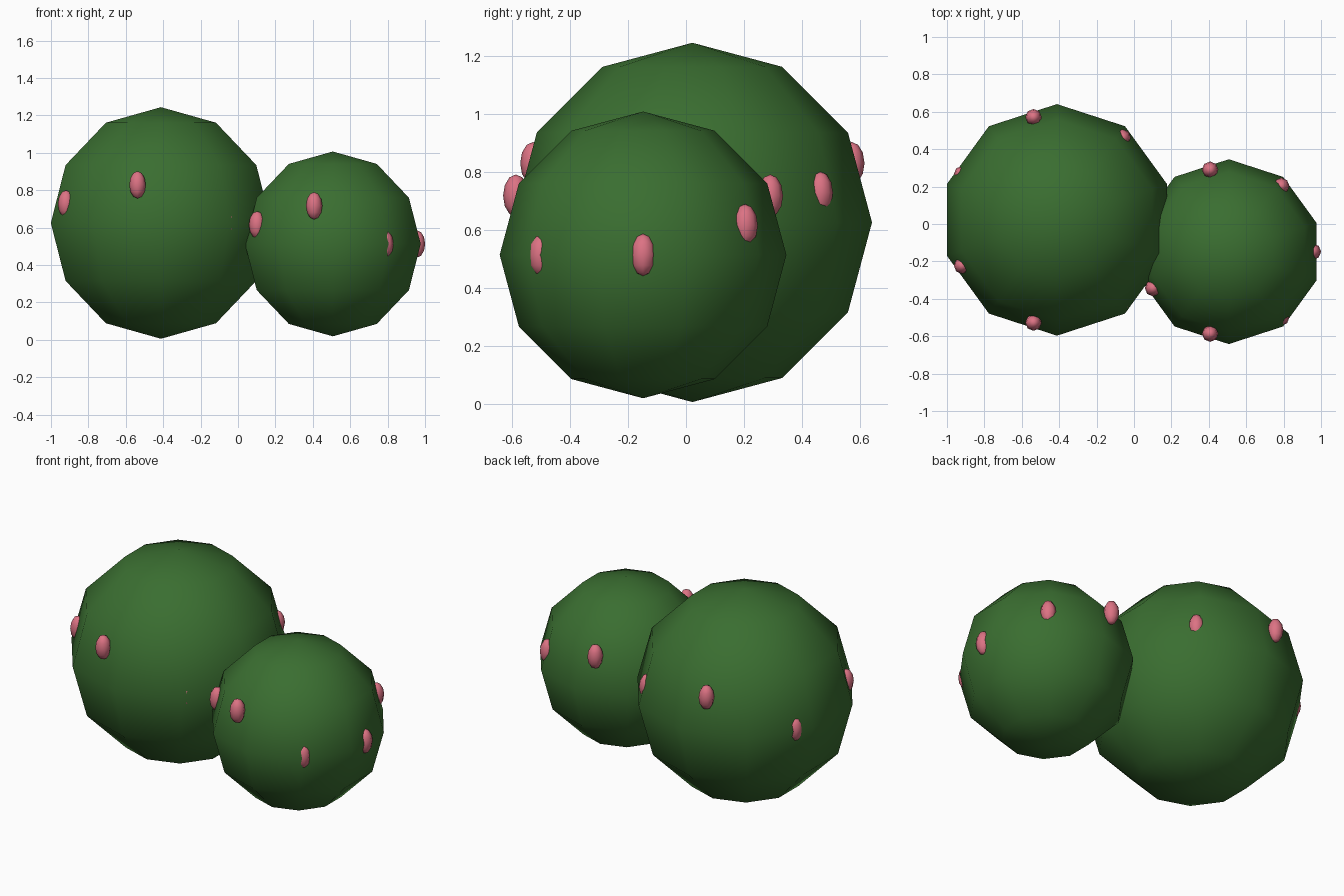
import bpy
import math
from mathutils import Vector

cube = bpy.data.objects.get("Cube")
if cube:
    bpy.data.objects.remove(cube, do_unlink=True)


def make_material(name, rgb):
    mat = bpy.data.materials.new(name)
    mat.use_nodes = True
    mat.diffuse_color = (*rgb, 1)
    mat.node_tree.nodes["Principled BSDF"].inputs["Base Color"].default_value = (*rgb, 1)
    return mat


green = make_material("leaf_green", (0.042, 0.155, 0.03))
pink = make_material("berry_pink", (0.72, 0.17, 0.23))


def ellipsoid(name, centre, size, segments, rings, mat):
    bpy.ops.mesh.primitive_uv_sphere_add(
        segments=segments, ring_count=rings, radius=1, location=centre)
    obj = bpy.context.object
    obj.name = name
    obj.scale = size
    bpy.ops.object.transform_apply(location=False, rotation=False, scale=True)
    bpy.ops.object.shade_smooth()
    obj.data.materials.append(mat)
    return obj


def bush(name, centre, radius, berries=7):
    # Round low-poly foliage
    centre = Vector(centre)
    ellipsoid(name + "_foliage", centre, (radius,) * 3, 10, 6, green)
    # Tall berries spaced around it, stepping through three heights
    for i in range(berries):
        angle = math.tau * i / berries
        reach = radius * 0.91
        offset = Vector((reach * math.cos(angle), reach * math.sin(angle), 0.102 * (i % 3)))
        ellipsoid(f"{name}_berry_{i + 1}", centre + offset, (0.044, 0.044, 0.073), 8, 6, pink)


bush("large_bush", (-0.412, 0.022, 0.625), 0.619)
bush("small_bush", (0.507, -0.148, 0.513), 0.494)
